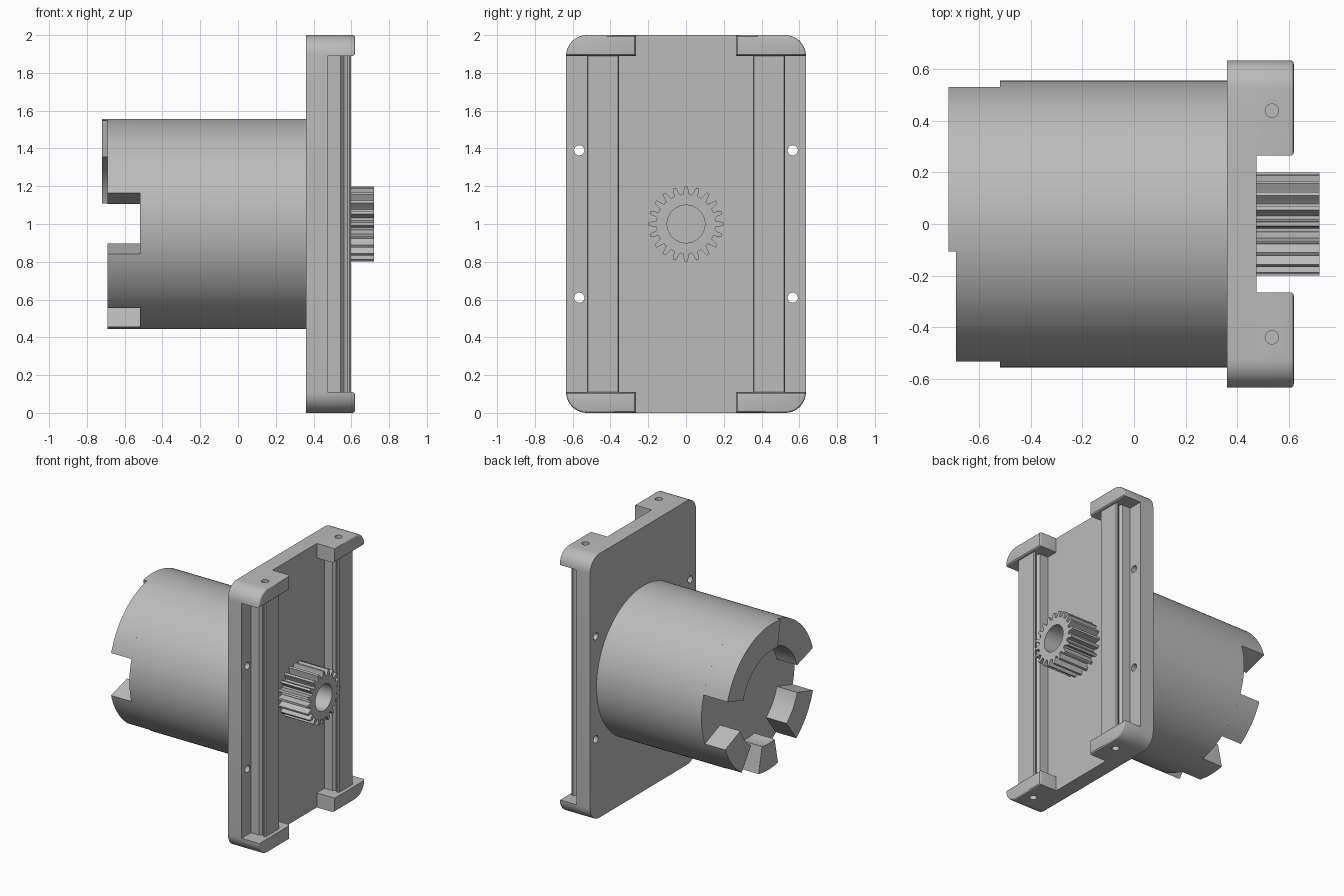
import bpy, bmesh
from math import sin, cos, pi, radians

cube = bpy.data.objects.get("Cube")
if cube:
    bpy.data.objects.remove(cube, do_unlink=True)

grey = bpy.data.materials.new("light_grey")
grey.use_nodes = True
grey.diffuse_color = (0.5, 0.5, 0.5, 1)
grey.node_tree.nodes["Principled BSDF"].inputs["Base Color"].default_value = (0.5, 0.5, 0.5, 1)

MID = 1.0          # height of the drum axis
HALF_Y = 0.635     # half width of the plate
CORNER = 0.11      # plate corner radius, also the clamp height


def arc(cy, cz, r, start, end, steps):
    """Points on an arc, angles in degrees."""
    return [(cy + r * cos(radians(start + (end - start) * i / steps)),
             cz + r * sin(radians(start + (end - start) * i / steps)))
            for i in range(steps + 1)]


def circle(cy, cz, r, steps=32):
    return arc(cy, cz, r, 0, 360, steps)[:-1]


def prism(name, outline, lo, hi, axis="x", bevel=0.0):
    """Extrude a flat outline along x or z, optionally rounding the far rim."""
    bm = bmesh.new()
    place = (lambda p, h: (h, p[0], p[1])) if axis == "x" else (lambda p, h: (p[0], p[1], h))
    near = [bm.verts.new(place(p, lo)) for p in outline]
    far = [bm.verts.new(place(p, hi)) for p in outline]
    n = len(outline)
    bm.faces.new(near[::-1])
    cap = bm.faces.new(far)
    for i in range(n):
        j = (i + 1) % n
        bm.faces.new((near[i], near[j], far[j], far[i]))
    bmesh.ops.recalc_face_normals(bm, faces=bm.faces[:])
    if bevel:
        bmesh.ops.bevel(bm, geom=list(cap.edges), offset=bevel, segments=3,
                        profile=0.5, affect="EDGES")
    mesh = bpy.data.meshes.new(name)
    bm.to_mesh(mesh)
    bm.free()
    mesh.materials.append(grey)
    ob = bpy.data.objects.new(name, mesh)
    bpy.context.collection.objects.link(ob)
    return ob


def cut(ob, cutter):
    """Subtract the cutter, then delete it."""
    cutter.hide_render = True
    mod = ob.modifiers.new("hole", "BOOLEAN")
    mod.operation = "DIFFERENCE"
    mod.solver = "EXACT"
    mod.object = cutter
    bpy.context.view_layer.objects.active = ob
    bpy.ops.object.modifier_apply(modifier=mod.name)
    bpy.data.objects.remove(cutter, do_unlink=True)


parts = []

# Back plate with rounded corners and four screw holes
e, r = HALF_Y - CORNER, CORNER
outline = (arc(e, 2 - r, r, 0, 90, 10) + arc(-e, 2 - r, r, 90, 180, 10)
           + arc(-e, r, r, 180, 270, 10) + arc(e, r, r, 270, 360, 10))
plate = prism("back_plate", outline, 0.36, 0.475)
for y in (-0.565, 0.565):
    for z in (0.61, 1.39):
        cut(plate, prism("screw_cutter", circle(y, z, 0.027), 0.3, 0.55))
parts.append(plate)

# Corner clamps, each with a blind pin hole in its outer end
for sy, side in ((-1, "front"), (1, "back")):
    for top, level in ((False, "lower"), (True, "upper")):
        shape = [(0.265, r), (0.265, 0)] + arc(e, r, r, 270, 360, 10)
        shape = [(sy * y, 2 - z if top else z) for y, z in shape]
        if (sy < 0) != top:
            shape.reverse()
        clamp = prism(f"{level}_{side}_clamp", shape, 0.475, 0.62, bevel=0.014)
        hole = circle(0.535, sy * 0.44, 0.026)
        lo, hi = (1.91, 2.1) if top else (-0.1, 0.09)
        cut(clamp, prism("pin_cutter", hole, lo, hi, "z"))
        parts.append(clamp)

# Guide rails with a V groove along both sides
half = [(0.475, 0.085), (0.543, 0.085), (0.56, 0.065), (0.58, 0.085), (0.59, 0.085), (0.597, 0.08)]
for cy, side in ((-0.44, "front"), (0.44, "back")):
    profile = [(x, cy - w) for x, w in half] + [(x, cy + w) for x, w in reversed(half)]
    parts.append(prism(f"{side}_rail", profile, r, 2 - r, "z"))

# Pinion gear with a round bore
TEETH = 20
tooth = [(-0.5, 0.158), (-0.36, 0.156), (-0.25, 0.168), (-0.2, 0.185), (-0.13, 0.2),
         (0.13, 0.2), (0.2, 0.185), (0.25, 0.168), (0.36, 0.156)]
gear_outline = []
for k in range(TEETH):
    for offset, rad in tooth:
        a = 2 * pi * (k + offset) / TEETH
        gear_outline.append((rad * cos(a), MID + rad * sin(a)))
gear = prism("pinion_gear", gear_outline, 0.475, 0.72)
cut(gear, prism("bore_cutter", circle(0, MID, 0.1, 48), 0.476, 0.8))
parts.append(gear)

# Drum body
DRUM_R, BORE_R, FLOOR = 0.557, 0.36, -0.52
parts.append(prism("drum", circle(0, MID, DRUM_R, 120), FLOOR, 0.36))

# Coupling lugs standing on the drum end: start angle, end angle, tip
lugs = {
    "tall_lug": (17.5, 101, -0.72),
    "upper_lug": (101, 163, -0.69),
    "side_lug": (196.5, 233, -0.69),
    "bottom_lug": (258, 282, -0.69),
    "lower_lug": (305, 338, -0.69),
}
for name, (start, end, tip) in lugs.items():
    steps = max(6, int((end - start) / 3))
    sector = (arc(0, MID, DRUM_R, start, end, steps)
              + arc(0, MID, BORE_R, end, start, steps))
    parts.append(prism(name, sector, tip, FLOOR))

# Smooth the curved walls and keep the hard edges
bpy.ops.object.select_all(action="DESELECT")
for ob in parts:
    ob.select_set(True)
bpy.context.view_layer.objects.active = parts[0]
bpy.ops.object.shade_smooth_by_angle(angle=radians(25))
